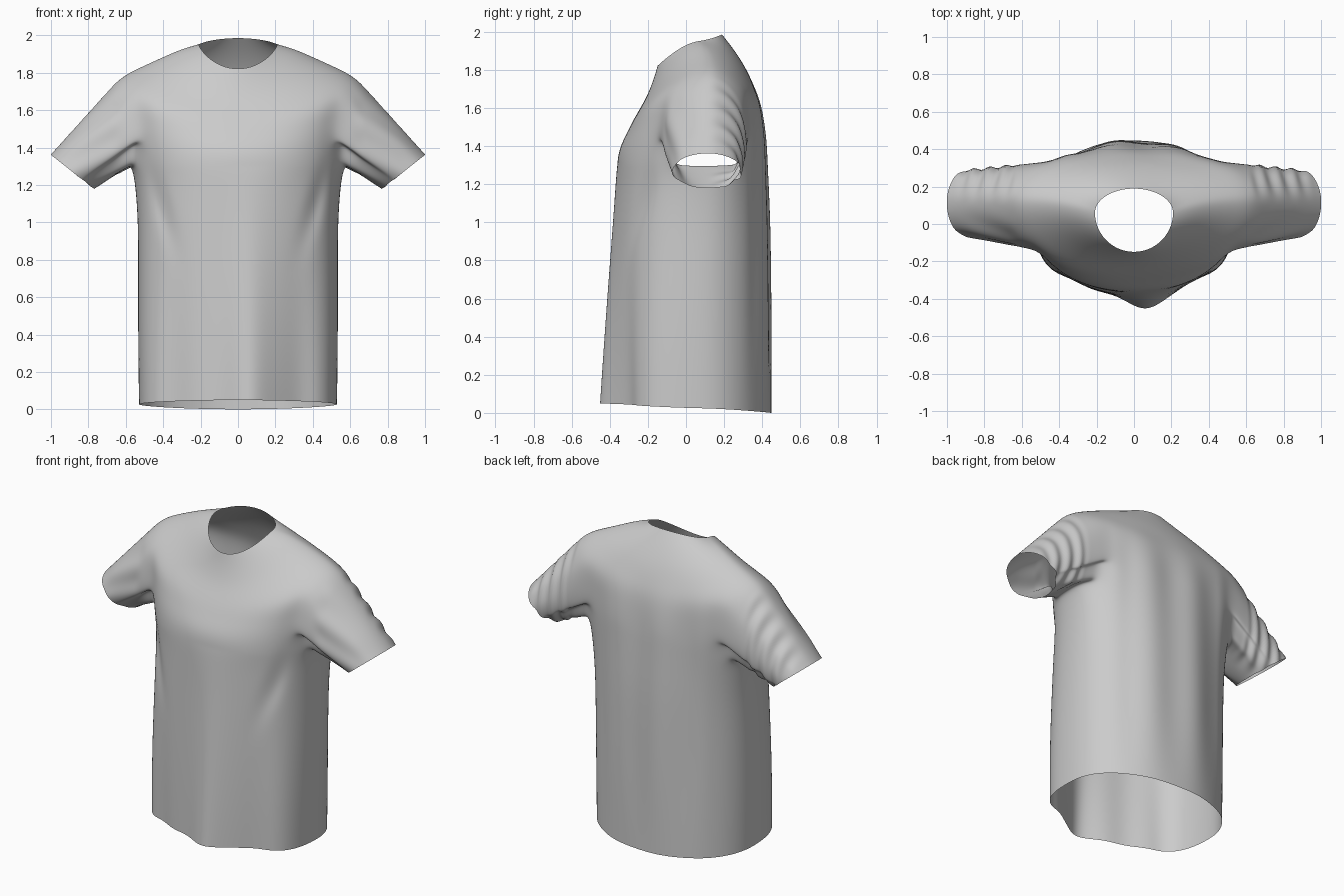
import bpy, bmesh
from math import sin, cos, pi, exp, atan2
from mathutils import Vector

if "Cube" in bpy.data.objects:
    bpy.data.objects.remove(bpy.data.objects["Cube"])

# Torso rings, hem to neckline: half width, side y, front y, back y,
# front z, side z, back z, front squareness, back squareness
RINGS = [
    (.53, .06, -.37, .45, .05, .025, .0, 3.0, 2.1),
    (.535, .06, -.37, .45, .35, .35, .35, 2.9, 2.1),
    (.535, .07, -.368, .447, .70, .70, .70, 2.7, 2.1),
    (.535, .08, -.365, .442, 1.0, 1.0, 1.0, 2.5, 2.15),
    (.55, .10, -.365, .432, 1.2, 1.2, 1.2, 2.3, 2.2),
    (.57, .10, -.363, .425, 1.33, 1.31, 1.33, 2.25, 2.3),
    (.585, .10, -.345, .42, 1.40, 1.46, 1.42, 2.25, 2.4),
    (.605, .11, -.315, .408, 1.46, 1.62, 1.53, 2.25, 2.4),
    (.63, .12, -.28, .39, 1.53, 1.78, 1.63, 2.25, 2.4),
    (.53, .12, -.245, .36, 1.59, 1.83, 1.71, 2.2, 2.2),
    (.42, .11, -.205, .315, 1.66, 1.878, 1.81, 2.1, 2.1),
    (.30, .085, -.17, .25, 1.75, 1.93, 1.91, 2.0, 2.0),
    (.21, .06, -.15, .19, 1.82, 1.95, 1.985, 2.0, 2.0),
]
COLS = 16  # columns from front centre to back centre
# Armhole cells: narrower at the armpit than at the shoulder
HOLE = {(j, i) for j, a, b in ((5, 6, 11), (6, 5, 12), (7, 5, 12)) for i in range(a, b)}


def squircle(t, n):
    c, s = cos(t), sin(t)
    r = (abs(c) ** n + abs(s) ** n) ** (-1 / n)
    return c * r, s * r


def ring_point(ring, t):
    w, yc, yf, yb, zf, zs, zb, nf, nb = ring
    ye, ze, n = (yf, zf, nf) if t < 0 else (yb, zb, nb)
    cx, sy = squircle(t, n)
    return Vector((w * cx, yc + abs(sy) * (ye - yc),
                   zs + (ze - zs) * abs(sin(t)) ** 1.5))


def step(a, b, v):
    k = min(1, max(0, (v - a) / (b - a)))
    return k * k * (3 - 2 * k)


# Half torso with an armhole left open
bm = bmesh.new()
grid = [[bm.verts.new(ring_point(r, -pi / 2 + pi * i / COLS))
         for i in range(COLS + 1)] for r in RINGS]
for j in range(len(RINGS) - 1):
    for i in range(COLS):
        if (j, i) not in HOLE:
            bm.faces.new((grid[j][i], grid[j][i + 1], grid[j + 1][i + 1], grid[j + 1][i]))

# Armhole edge, ordered around its middle
rim = []
for j in range(4, 10):
    for i in range(4, 14):
        cells = [(j - a, i - b) in HOLE for a in (0, 1) for b in (0, 1)]
        if any(cells) and not all(cells):
            rim.append((atan2(j - 6.55, (i - 8.5) * .5), grid[j][i]))
loop = [v for a, v in sorted(rim, key=lambda e: e[0])]

# Sleeve lofted from the armhole edge to the cuff
start = [v.co.copy() for v in loop]
cuff = []
for p in start:
    a, b = squircle(atan2((p.z - 1.54) / .23, (p.y - .10) / .24), 1.95)
    cuff.append(Vector((.885 + .118 * b, .11 + .187 * a, 1.27 + .093 * b)))
SEG = 5
prev = loop
for k in range(1, SEG + 1):
    cur = [bm.verts.new(p.lerp(q, k / SEG)) for p, q in zip(start, cuff)]
    for i in range(len(loop)):
        m = (i + 1) % len(loop)
        bm.faces.new((prev[i], prev[m], cur[m], cur[i]))
    prev = cur
bmesh.ops.recalc_face_normals(bm, faces=bm.faces)
mesh = bpy.data.meshes.new("shirt_base")
bm.to_mesh(mesh)
bm.free()
shirt = bpy.data.objects.new("t_shirt", mesh)
bpy.context.collection.objects.link(shirt)

# Mirror to the full shirt and smooth it
mir = shirt.modifiers.new("mirror", 'MIRROR')
mir.merge_threshold = .001
sub = shirt.modifiers.new("smooth", 'SUBSURF')
sub.levels = sub.render_levels = 3
dg = bpy.context.evaluated_depsgraph_get()
full = bpy.data.meshes.new_from_object(shirt.evaluated_get(dg))
shirt.modifiers.clear()
shirt.data = full
full.name = "t_shirt"

# Drape folds
normals = [v.normal.copy() for v in full.vertices]
for v, nrm in zip(full.vertices, normals):
    x, y, z = v.co
    ax = abs(x)
    front = step(-.08, -.25, y)
    back = step(.2, .36, y) * step(.45, .3, ax)
    low = max(0, 1 - z / 1.3)
    # front hem swell with hollows beside it
    v.co.y -= front * low * (.085 * exp(-((x - .06) / .13) ** 2)
                             - .035 * exp(-((ax - .34) / .1) ** 2))
    # hollow under each arm at the front
    v.co.y += front * .02 * exp(-((ax - .45 + .3 * (1.2 - z)) / .05) ** 2) \
        * exp(-((z - 1.1) / .2) ** 2)
    # soft flutes down the back
    v.co.y += back * .008 * (cos(19 * x + 2) - .2) * step(1.8, 1.4, z) * step(-.3, .7, z)
    # gathers around the sleeves
    sleeve = step(.6, .68, ax) * step(1.0, .86, ax)
    gather = sin(75 * ax + 22 * y + (1 if x > 0 else 0)) * step(.1, .26, y)
    crease = .6 * sin(38 * (z + .5 * ax)) * step(.1, -.05, y)
    v.co += nrm * (.007 * sleeve * (gather + crease))

for p in full.polygons:
    p.use_smooth = True
